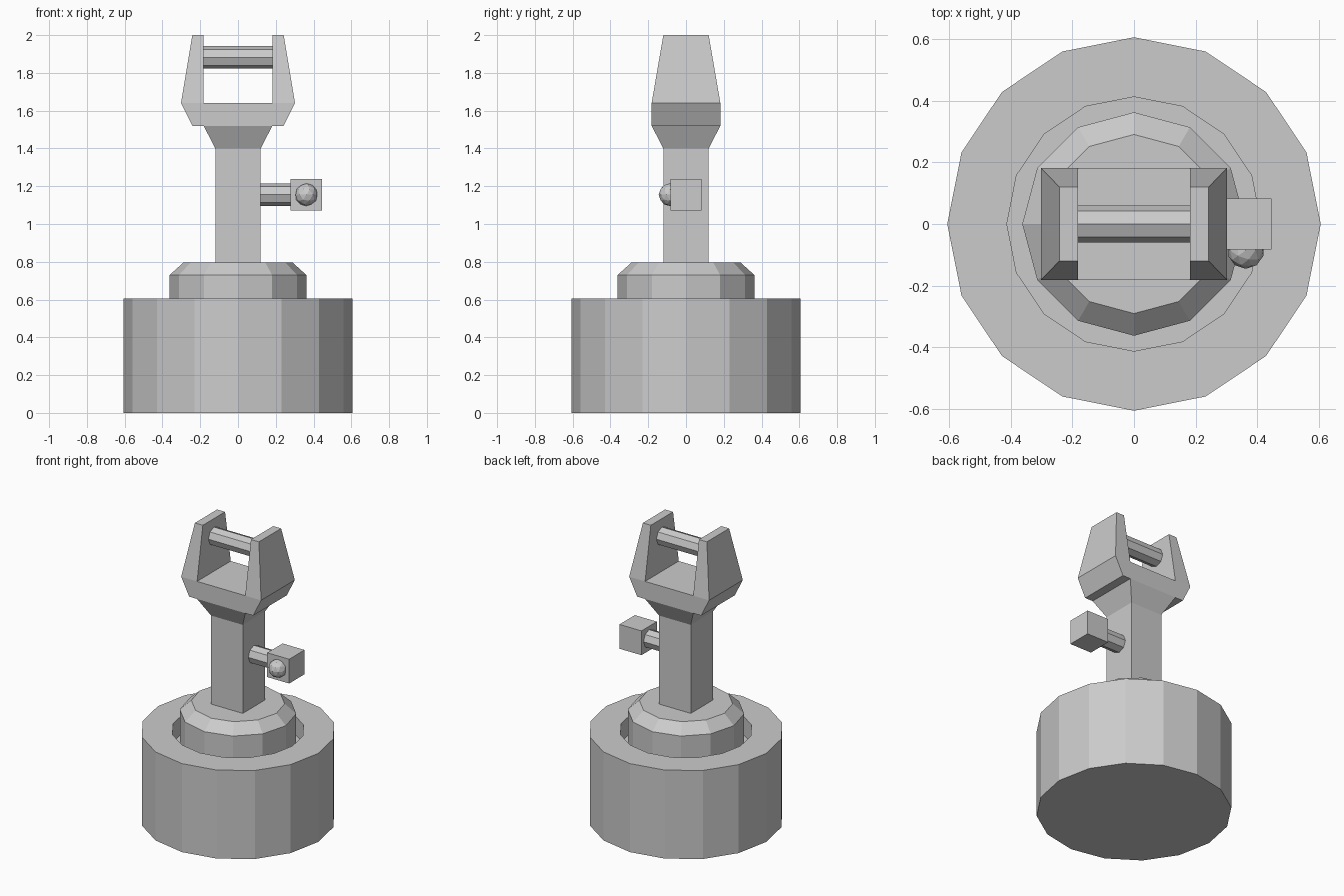
import bpy
from math import cos, sin, pi, radians

if "Cube" in bpy.data.objects:
    bpy.data.objects.remove(bpy.data.objects["Cube"])


def add_mesh(name, verts, faces):
    mesh = bpy.data.meshes.new(name)
    mesh.from_pydata(verts, [], faces)
    obj = bpy.data.objects.new(name, mesh)
    bpy.context.collection.objects.link(obj)
    return obj


def loft(name, rings):
    """Skin a stack of equal-sized vertex rings and cap both ends."""
    n = len(rings[0])
    faces = [(i * n + j, i * n + (j + 1) % n, (i + 1) * n + (j + 1) % n, (i + 1) * n + j)
             for i in range(len(rings) - 1) for j in range(n)]
    faces.append(tuple(reversed(range(n))))
    faces.append(tuple(range((len(rings) - 1) * n, len(rings) * n)))
    return add_mesh(name, [v for r in rings for v in r], faces)


def ngon(r, z, n):
    return [(r * cos(2 * pi * j / n), r * sin(2 * pi * j / n), z) for j in range(n)]


def rect(x0, x1, y, z):
    return [(x0, -y, z), (x1, -y, z), (x1, y, z), (x0, y, z)]


def rod(name, x0, x1, z, r):
    bpy.ops.mesh.primitive_cylinder_add(vertices=8, radius=r, depth=x1 - x0,
                                        location=((x0 + x1) / 2, 0, z),
                                        rotation=(0, radians(90), 0))
    bpy.context.object.name = name


# Base drum with a round recess in its top
loft("base_drum", [ngon(r, z, 16) for r, z in
                   ((0.605, 0), (0.605, 0.605), (0.412, 0.605), (0.412, 0.48))])

# Chamfered turntable sitting in the recess
loft("turntable", [ngon(r, z, 12) for r, z in ((0.362, 0.48), (0.362, 0.73), (0.29, 0.795))])

# Square post flaring out under the fork
loft("post", [rect(-h, h, h, z) for h, z in ((0.12, 0.795), (0.12, 1.4), (0.182, 1.52))])

# Fork: tapered floor block and two prongs, joined as one solid
w = 0.182
right = [(0.242, w, 1.52), (0.302, w, 1.64), (0.242, 0.12, 2.0),
         (w, 0.12, 2.0), (w, w, 1.64)]
half = right + [(-x, y, z) for x, y, z in reversed(right)]
n = len(half)
verts = [(x, -y, z) for x, y, z in half] + half
faces = [(i, i + n, (i + 1) % n + n, (i + 1) % n) for i in range(n)]
for o in (0, n):
    for f in ((0, 1, 4, 5, 8, 9), (1, 2, 3, 4), (5, 6, 7, 8)):
        f = [i + o for i in f]
        faces.append(tuple(f if o == 0 else f[::-1]))
loft_fork = add_mesh("fork", verts, faces)

# Crossbar between the prongs
rod("fork_crossbar", -0.2, 0.2, 1.882, 0.06)

# Side arm, control box and button
rod("side_arm", 0.1, 0.3, 1.155, 0.06)
bpy.ops.mesh.primitive_cube_add(size=0.166, location=(0.362, 0, 1.155))
bpy.context.object.name = "control_box"
bpy.ops.mesh.primitive_ico_sphere_add(subdivisions=2, radius=0.06,
                                      location=(0.362, -0.085, 1.155))
bpy.context.object.name = "control_button"
